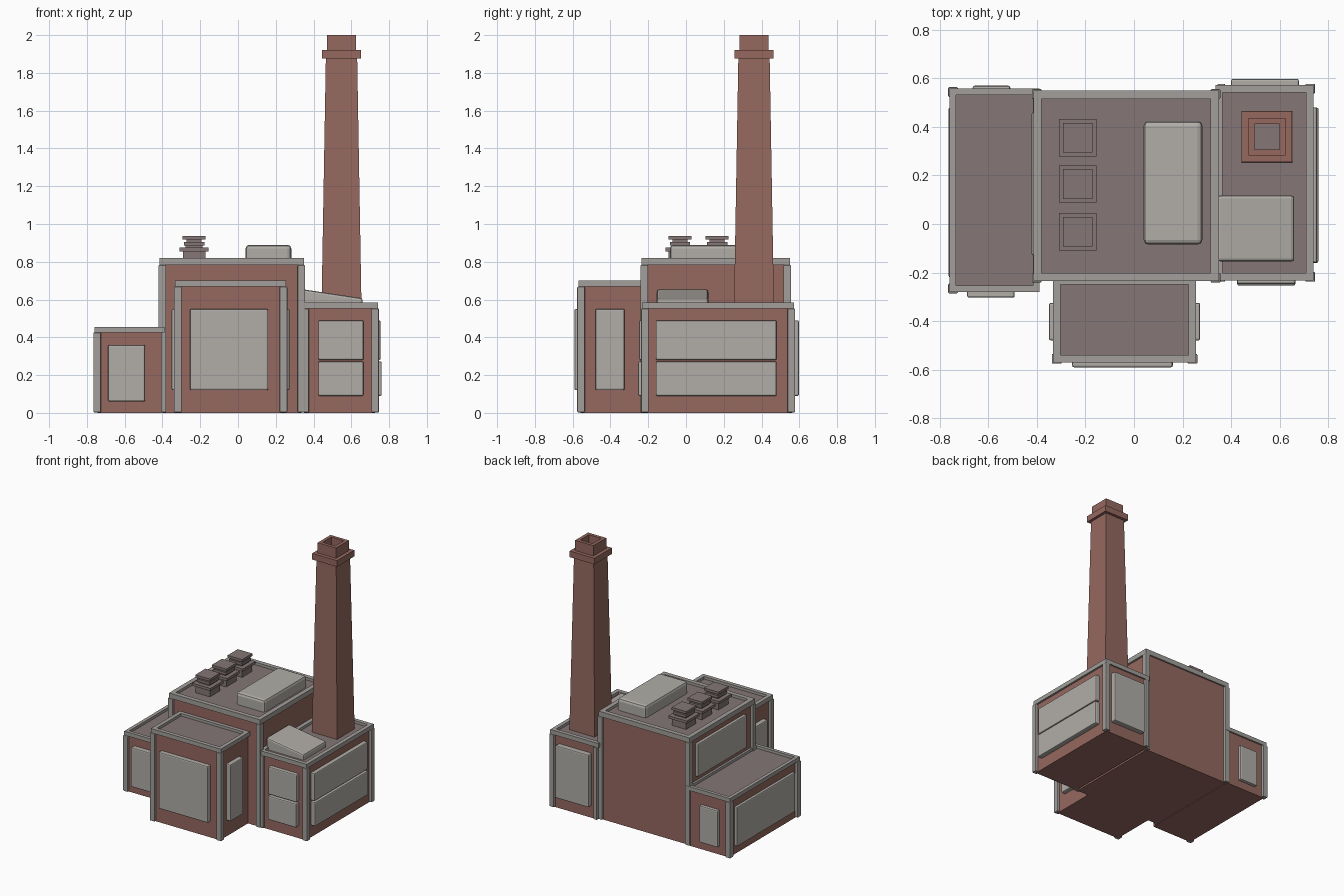
import bpy, bmesh

if "Cube" in bpy.data.objects:
    bpy.data.objects.remove(bpy.data.objects["Cube"])


def material(name, rgb):
    m = bpy.data.materials.new(name)
    m.diffuse_color = (*rgb, 1)
    m.use_nodes = True
    m.node_tree.nodes["Principled BSDF"].inputs["Base Color"].default_value = m.diffuse_color
    return m


BRICK = material("brick", (0.30, 0.14, 0.115))
PANEL = material("pale_panel", (0.44, 0.42, 0.39))
TRIM = material("grey_trim", (0.36, 0.345, 0.325))
ROOF = material("roof_grey", (0.235, 0.18, 0.18))


def finish(name, bm, mat):
    bmesh.ops.recalc_face_normals(bm, faces=bm.faces)
    me = bpy.data.meshes.new(name)
    bm.to_mesh(me)
    bm.free()
    me.materials.append(mat)
    ob = bpy.data.objects.new(name, me)
    bpy.context.collection.objects.link(ob)
    return ob


def box(name, x0, x1, y0, y1, z0, z1, mat, bevel=0.0, drop=0.0):
    """Box; drop lowers the +x side of the top, bevel softens edges."""
    bm = bmesh.new()
    bmesh.ops.create_cube(bm, size=1)
    for v in bm.verts:
        right, top = v.co.x > 0, v.co.z > 0
        v.co = (x1 if right else x0, y1 if v.co.y > 0 else y0, z1 if top else z0)
        if right and top:
            v.co.z -= drop
    ob = finish(name, bm, mat)
    if bevel:
        md = ob.modifiers.new("bevel", 'BEVEL')
        md.width, md.segments = bevel, 2
    return ob


def loft(name, cx, cy, rings, mat, cap=False):
    """Square rings (half width, height) joined in order."""
    bm = bmesh.new()
    loops = [[bm.verts.new((cx + sx * h, cy + sy * h, z))
              for sx, sy in ((-1, -1), (1, -1), (1, 1), (-1, 1))] for h, z in rings]
    for a, b in zip(loops, loops[1:]):
        for i in range(4):
            j = (i + 1) % 4
            bm.faces.new((a[i], a[j], b[j], b[i]))
    if cap:
        bm.faces.new(loops[0][::-1])
        bm.faces.new(loops[-1])
    return finish(name, bm, mat)


def parapet(name, x0, x1, y0, y1, z0, z1, w):
    """Rectangular rim around a roof."""
    bm = bmesh.new()
    rings = [(0, z0), (0, z1), (w, z1), (w, z0)]
    loops = [[bm.verts.new(c) for c in ((x0 + d, y0 + d, z), (x1 - d, y0 + d, z),
                                        (x1 - d, y1 - d, z), (x0 + d, y1 - d, z))]
             for d, z in rings]
    for k in range(4):
        a, b = loops[k], loops[(k + 1) % 4]
        for i in range(4):
            j = (i + 1) % 4
            bm.faces.new((a[i], a[j], b[j], b[i]))
    return finish(name, bm, TRIM)


def block(name, x0, x1, y0, y1, top, rim, posts, w=0.03):
    """Brick block with roof, rim and corner posts; bounds are the rim's."""
    box(name + "_walls", x0 + .015, x1 - .015, y0 + .012, y1 - .012, 0, top - .03, BRICK)
    box(name + "_roof", x0 + .015, x1 - .015, y0 + .015, y1 - .015, top - .032, top - .02, ROOF)
    parapet(name + "_parapet", x0, x1, y0, y1, top - rim, top, w)
    for px, py in posts:
        a = x0 - .006 if px < 0 else x1 - .034
        b = y0 - .006 if py < 0 else y1 - .034
        box(name + "_corner_post", a, a + .04, b, b + .04, 0.003, top - rim, TRIM, 0.004)


ALL = [(-1, -1), (1, -1), (1, 1), (-1, 1)]
block("main_hall", -.415, .35, -.235, .55, .82, .038, ALL, .034)
block("left_wing", -.76, -.39, -.28, .558, .455, .03, [(-1, -1), (-1, 1)], .026)
block("front_wing", -.333, .255, -.57, -.2, .70, .032, [(-1, -1), (1, -1)])
block("right_wing", .335, .74, -.232, .572, .585, .033, [(1, -1), (1, 1)])
# inner posts where the right wing meets the hall
for y in (-.238, .538):
    box("right_wing_inner_post", .345, .375, y, y + .04, .003, .55, TRIM, .004)
# front wing rim against the hall wall
box("front_wing_back_rim", -.333, .255, -.25, -.22, .668, .70, TRIM)


def panel(name, axis, wall, out, a0, a1, z0, z1):
    """Softened panel on a wall; axis is its normal, out its signed depth."""
    lo, hi = sorted((wall - out * .3, wall + out))
    args = (lo, hi, a0, a1) if axis == 'x' else (a0, a1, lo, hi)
    box(name, *args, z0, z1, PANEL, .008)


panel("front_wing_front_panel", 'y', -.558, -.033, -.255, .16, .12, .55)
panel("front_wing_right_panel", 'x', .24, .033, -.48, -.325, .12, .55)
panel("front_wing_left_panel", 'x', -.318, -.033, -.48, -.325, .12, .55)
panel("left_wing_front_panel", 'y', -.268, -.036, -.688, -.492, .06, .36)
panel("left_wing_back_panel", 'y', .546, .024, -.665, -.51, .06, .34)
panel("left_wing_side_panel", 'x', -.745, -.02, -.22, .48, .06, .36)
panel("main_hall_left_panel", 'x', -.40, -.022, -.13, .46, .49, .74)
panel("right_wing_back_panel", 'y', .56, .038, .40, .68, .09, .49)
for z0, z1, d in ((.09, .272, .036), (.28, .49, .03)):
    panel("right_wing_front_panel", 'y', -.22, -d + .002, .425, .665, z0, z1)
    panel("right_wing_side_panel", 'x', .725, d, -.16, .48, z0, z1)

# roof housings
box("hall_roof_housing", .04, .282, -.085, .425, .78, .89, PANEL, .02)
box("wing_roof_housing", .345, .66, -.155, .118, .54, .654, PANEL, .012, drop=.047)

# three roof vents
for y in (.355, .165, -.032):
    loft("roof_vent", -.232, y,
         [(.06, .79), (.06, .855), (.077, .855), (.077, .875), (.045, .875), (.045, .885),
          (.054, .885), (.054, .905), (.04, .905), (.04, .917), (.061, .917), (.061, .936)],
         ROOF, cap=True)

# tapered chimney with collar and open top
loft("chimney", .548, .36,
     [(.106, .55), (.083, 1.875), (.104, 1.875), (.104, 1.922), (.077, 1.922),
      (.077, 2.0), (.052, 2.0), (.052, 1.87)], BRICK)
